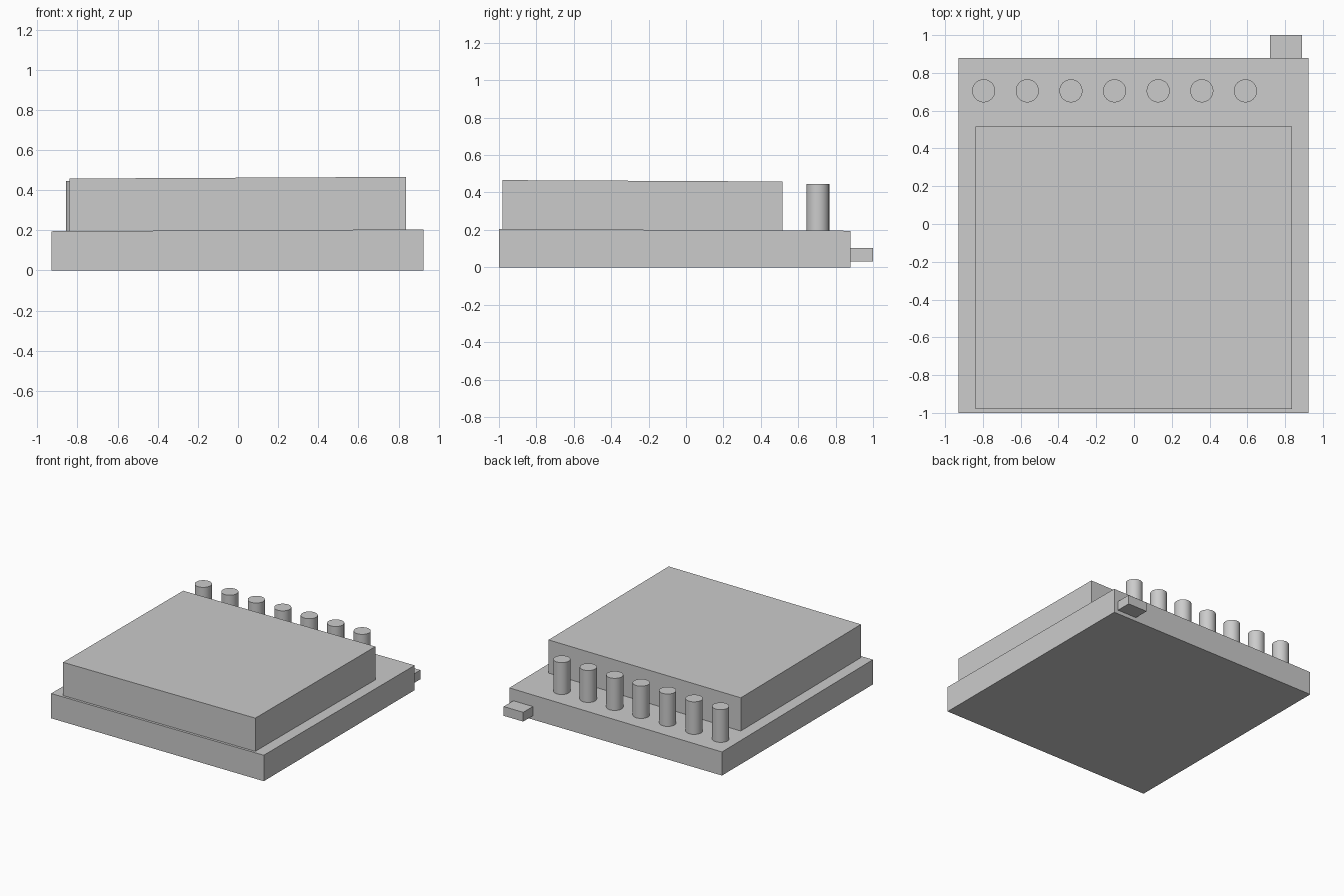
import bpy
import bmesh
from mathutils import Vector

cube = bpy.data.objects.get("Cube")
if cube:
    bpy.data.objects.remove(cube, do_unlink=True)

# One plain grey for every part
grey = bpy.data.materials.new("plain grey")
grey.use_nodes = True
colour = (0.6, 0.6, 0.6, 1)
grey.diffuse_color = colour
grey.node_tree.nodes["Principled BSDF"].inputs["Base Color"].default_value = colour

SLOPE = 0.005  # upper surfaces rise very slightly toward the front left corner


def finish(name, bm):
    mesh = bpy.data.meshes.new(name)
    bm.to_mesh(mesh)
    bm.free()
    mesh.materials.append(grey)
    obj = bpy.data.objects.new(name, mesh)
    bpy.context.collection.objects.link(obj)
    return obj


def box(name, low, high, sloped=False):
    low, high = Vector(low), Vector(high)
    bm = bmesh.new()
    bmesh.ops.create_cube(bm, size=1)
    for v in bm.verts:
        v.co = (low + high) / 2 + v.co * (high - low)
        if sloped and v.co.z > low.z + 0.01:
            v.co.z += SLOPE * (v.co.x - v.co.y)
    return finish(name, bm)


# Flat base, raised block and rear connector
box("base_slab", (-0.93, -1, 0), (0.925, 0.88, 0.195), True)
box("raised_block", (-0.84, -0.98, 0.17), (0.837, 0.517, 0.457), True)
box("rear_connector", (0.72, 0.87, 0.03), (0.89, 1, 0.103))

# Row of upright pegs behind the block
for i in range(7):
    bm = bmesh.new()
    bmesh.ops.create_cone(bm, cap_ends=True, segments=48,
                          radius1=0.061, radius2=0.061, depth=0.275)
    peg = finish(f"peg_{i + 1}", bm)
    peg.location = (-0.796 + 0.231 * i, 0.705, 0.3075)
    bpy.ops.object.select_all(action="DESELECT")
    peg.select_set(True)
    bpy.context.view_layer.objects.active = peg
    bpy.ops.object.shade_smooth_by_angle()
